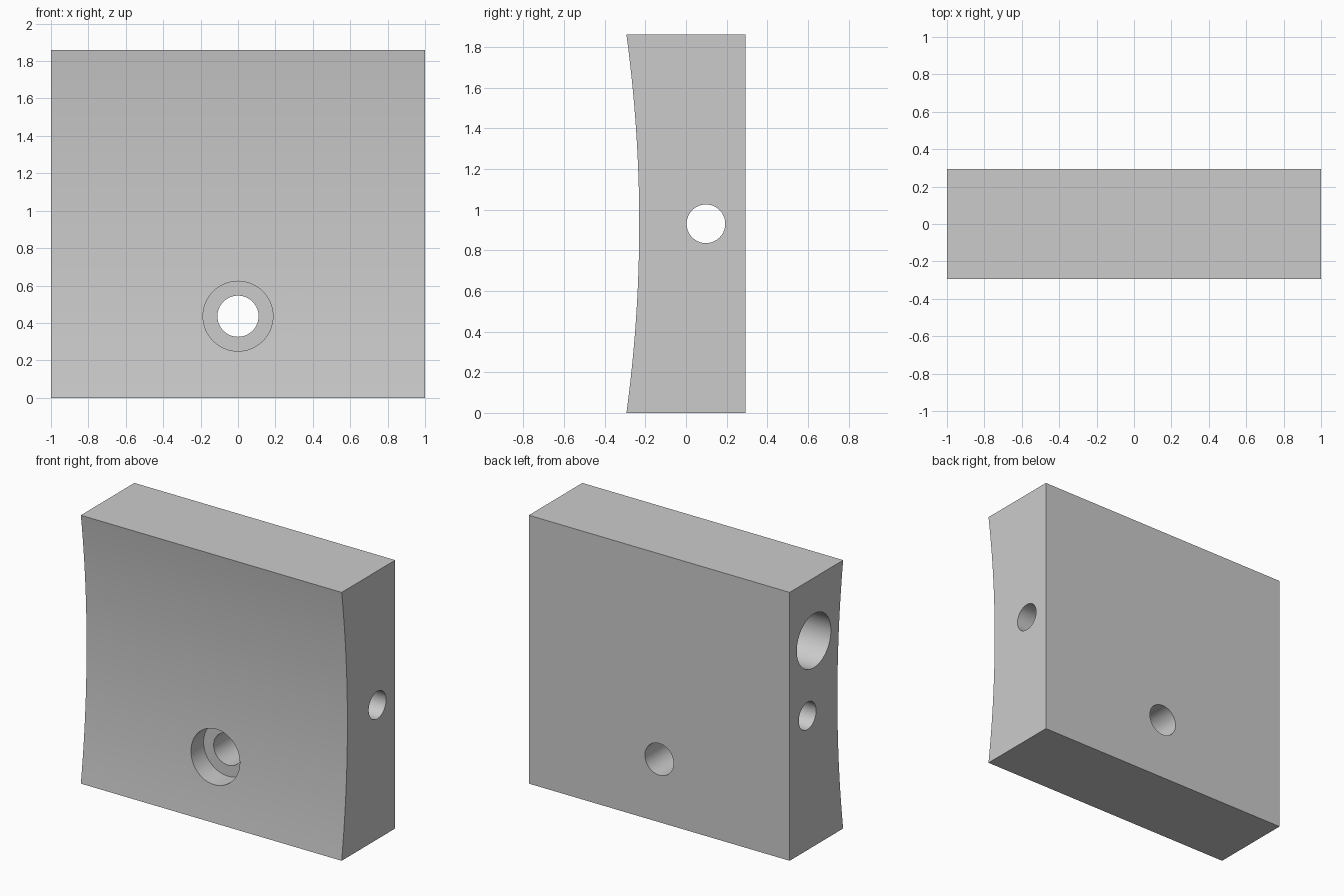
import bpy
import bmesh
import math
from mathutils import Matrix

default = bpy.data.objects.get("Cube")
if default:
    bpy.data.objects.remove(default, do_unlink=True)

WIDTH, HEIGHT, DEPTH, SAG = 2.0, 1.86, 0.586, 0.063
HOLE_Z = 0.436

grey = bpy.data.materials.new("plain grey")
grey.use_nodes = True
colour = (0.6, 0.6, 0.6, 1.0)
grey.diffuse_color = colour
grey.node_tree.nodes["Principled BSDF"].inputs["Base Color"].default_value = colour


def add_object(name, bm):
    bmesh.ops.recalc_face_normals(bm, faces=bm.faces)
    mesh = bpy.data.meshes.new(name)
    bm.to_mesh(mesh)
    bm.free()
    mesh.materials.append(grey)
    obj = bpy.data.objects.new(name, mesh)
    bpy.context.collection.objects.link(obj)
    return obj


def bore(name, axis, radius, start, end, u, z):
    """Cylinder along x or y from start to end; u is the other level coordinate."""
    bm = bmesh.new()
    bmesh.ops.create_cone(bm, cap_ends=True, segments=64, radius1=radius,
                          radius2=radius, depth=end - start)
    mid = (start + end) / 2
    if axis == "X":
        turn, place = Matrix.Rotation(math.pi / 2, 4, "Y"), (mid, u, z)
    else:
        turn, place = Matrix.Rotation(math.pi / 2, 4, "X"), (u, mid, z)
    bm.transform(Matrix.Translation(place) @ turn)
    cutter = add_object(name, bm)
    cutter.hide_render = True
    return cutter


# Block: side profile with a concave arc on the front, extruded across x
half = HEIGHT / 2
arc_radius = (half ** 2 + SAG ** 2) / (2 * SAG)
sweep = math.asin(half / arc_radius)
steps = 48
profile = [(DEPTH / 2, HEIGHT), (DEPTH / 2, 0)]
for i in range(steps + 1):
    a = -sweep + 2 * sweep * i / steps
    y = -DEPTH / 2 + SAG - arc_radius * (1 - math.cos(a))
    profile.append((y, half + arc_radius * math.sin(a)))

bm = bmesh.new()
side = bm.faces.new([bm.verts.new((-WIDTH / 2, y, z)) for y, z in profile])
grown = bmesh.ops.extrude_face_region(bm, geom=[side], use_keep_orig=True)
moved = [v for v in grown["geom"] if isinstance(v, bmesh.types.BMVert)]
bmesh.ops.translate(bm, verts=moved, vec=(WIDTH, 0, 0))
block = add_object("curved_block", bm)

# Holes: counterbored bolt hole, cross hole, and blind bore from the -x side
cutters = [
    bore("bolt_hole", "Y", 0.11, -0.5, 0.5, 0, HOLE_Z),
    bore("bolt_counterbore", "Y", 0.187, -0.5, -0.11, 0, HOLE_Z),
    bore("cross_hole", "X", 0.095, -1.2, 1.2, 0.098, half),
    bore("blind_bore", "X", 0.187, -1.2, 0.0, 0.028, HEIGHT - HOLE_Z),
]
bpy.ops.object.select_all(action="DESELECT")
block.select_set(True)
bpy.context.view_layer.objects.active = block
for cutter in cutters:
    cut = block.modifiers.new(cutter.name, "BOOLEAN")
    cut.operation = "DIFFERENCE"
    cut.solver = "EXACT"
    cut.object = cutter
    bpy.ops.object.modifier_apply(modifier=cut.name)
    bpy.data.objects.remove(cutter, do_unlink=True)

bpy.ops.object.shade_smooth_by_angle(angle=math.radians(30))
